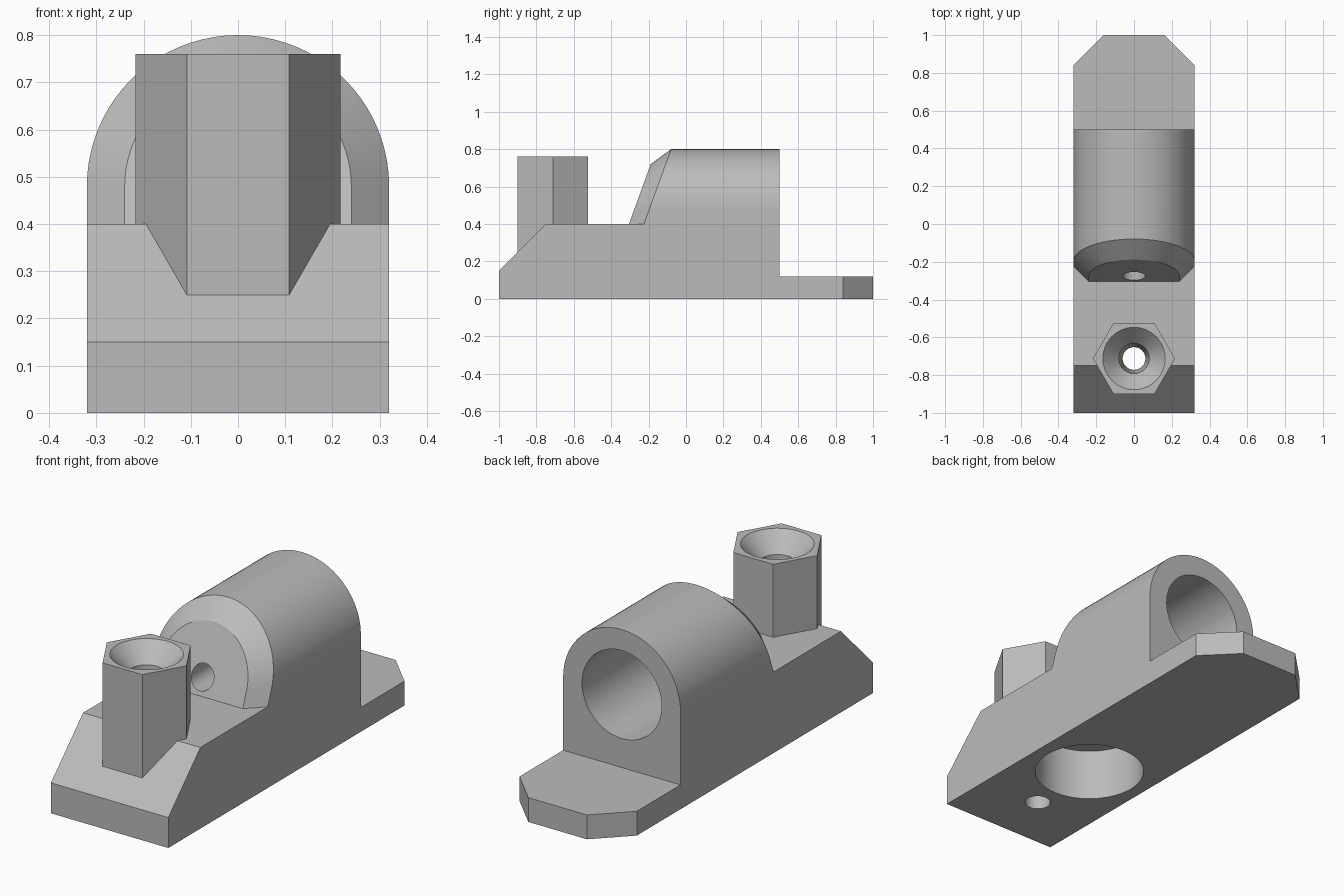
import bpy, bmesh, math
from math import sin, cos, pi, tan, radians
from mathutils import Vector

cube = bpy.data.objects.get("Cube")
if cube:
    bpy.data.objects.remove(cube)

grey = bpy.data.materials.new("plain_grey")
grey.use_nodes = True
grey.diffuse_color = (0.5, 0.5, 0.5, 1)
grey.node_tree.nodes["Principled BSDF"].inputs["Base Color"].default_value = (0.5, 0.5, 0.5, 1)


def loft(name, rings, bevel_test=None, bevel=0):
    """Closed solid through matching rings of points."""
    bm = bmesh.new()
    loops = [[bm.verts.new(p) for p in ring] for ring in rings]
    n = len(loops[0])
    for a, b in zip(loops, loops[1:]):
        for i in range(n):
            j = (i + 1) % n
            bm.faces.new((a[i], a[j], b[j], b[i]))
    bm.faces.new(loops[0])
    bm.faces.new(loops[-1])
    if bevel_test:
        edges = [e for e in bm.edges if bevel_test(e)]
        bmesh.ops.bevel(bm, geom=edges, offset=bevel, segments=1, affect='EDGES')
    bmesh.ops.recalc_face_normals(bm, faces=bm.faces)
    mesh = bpy.data.meshes.new(name)
    bm.to_mesh(mesh)
    bm.free()
    mesh.materials.append(grey)
    obj = bpy.data.objects.new(name, mesh)
    bpy.context.collection.objects.link(obj)
    return obj


def circle_z(r, y, z, n=48):
    return [(r * cos(2 * pi * i / n), y + r * sin(2 * pi * i / n), z) for i in range(n)]


def circle_y(r, y, z, n=64):
    return [(r * cos(2 * pi * i / n), y, z + r * sin(2 * pi * i / n)) for i in range(n)]


def combine(target, other, operation):
    mod = target.modifiers.new(operation, 'BOOLEAN')
    mod.operation = operation
    mod.solver = 'EXACT'
    mod.object = other
    bpy.context.view_layer.objects.active = target
    bpy.ops.object.modifier_apply(modifier=mod.name)
    bpy.data.objects.remove(other)


W, DECK, AXIS = 0.32, 0.4, 0.48
POST_Y = -0.712

# Stepped base with sloped nose and clipped tail corners
side = [(-1, 0), (1, 0), (1, 0.12), (0.5, 0.12), (0.5, DECK), (-0.75, DECK), (-1, 0.15)]
body = loft("holder_body", [[(x, y, z) for y, z in side] for x in (-W, W)])
bm = bmesh.new()
bm.from_mesh(body.data)
corners = [e for e in bm.edges if all(v.co.y > 0.99 for v in e.verts)
           and abs(e.verts[0].co.z - e.verts[1].co.z) > 0.1]
bmesh.ops.bevel(bm, geom=corners, offset=0.16, segments=1, affect='EDGES')
bm.to_mesh(body.data)
bm.free()


# Arched housing with a leaning, chamfered front
def arch(r, y, lean):
    pts = [(r, DECK)] + [(r * cos(pi * i / 40), AXIS + r * sin(pi * i / 40))
                         for i in range(41)] + [(-r, DECK)]
    return [(x, y + lean * (z - DECK), z) for x, z in pts]


lean = tan(radians(20))
housing = loft("arched_housing", [arch(0.24, -0.305, lean), arch(W, -0.225, lean),
                                  arch(W, 0.5, 0)])
combine(body, housing, 'UNION')

# Hexagonal post
post = loft("hex_post", [circle_z(0.217, POST_Y, z, 6) for z in (0.1, 0.76)])
combine(body, post, 'UNION')

# Tapered screw hole with countersink
drill = loft("screw_hole", [circle_z(r, POST_Y, z) for r, z in
                            ((0.06, -0.1), (0.06, 0), (0.08, 0.67), (0.165, 0.76), (0.165, 0.9))])
combine(body, drill, 'DIFFERENCE')

# Rear bore, then the pin hole through the front wall
bore = loft("rear_bore", [circle_y(0.217, y, AXIS) for y in (-0.08, 0.7)])
combine(body, bore, 'DIFFERENCE')
pin = loft("pin_hole", [circle_y(0.06, y, AXIS, 32) for y in (-0.5, 0.1)])
combine(body, pin, 'DIFFERENCE')

# Round pocket underneath
pocket = loft("round_pocket", [circle_z(0.257, -0.33, z, 64) for z in (-0.1, 0.26)])
combine(body, pocket, 'DIFFERENCE')

body.select_set(True)
bpy.context.view_layer.objects.active = body
bpy.ops.object.shade_smooth_by_angle(angle=radians(15))
